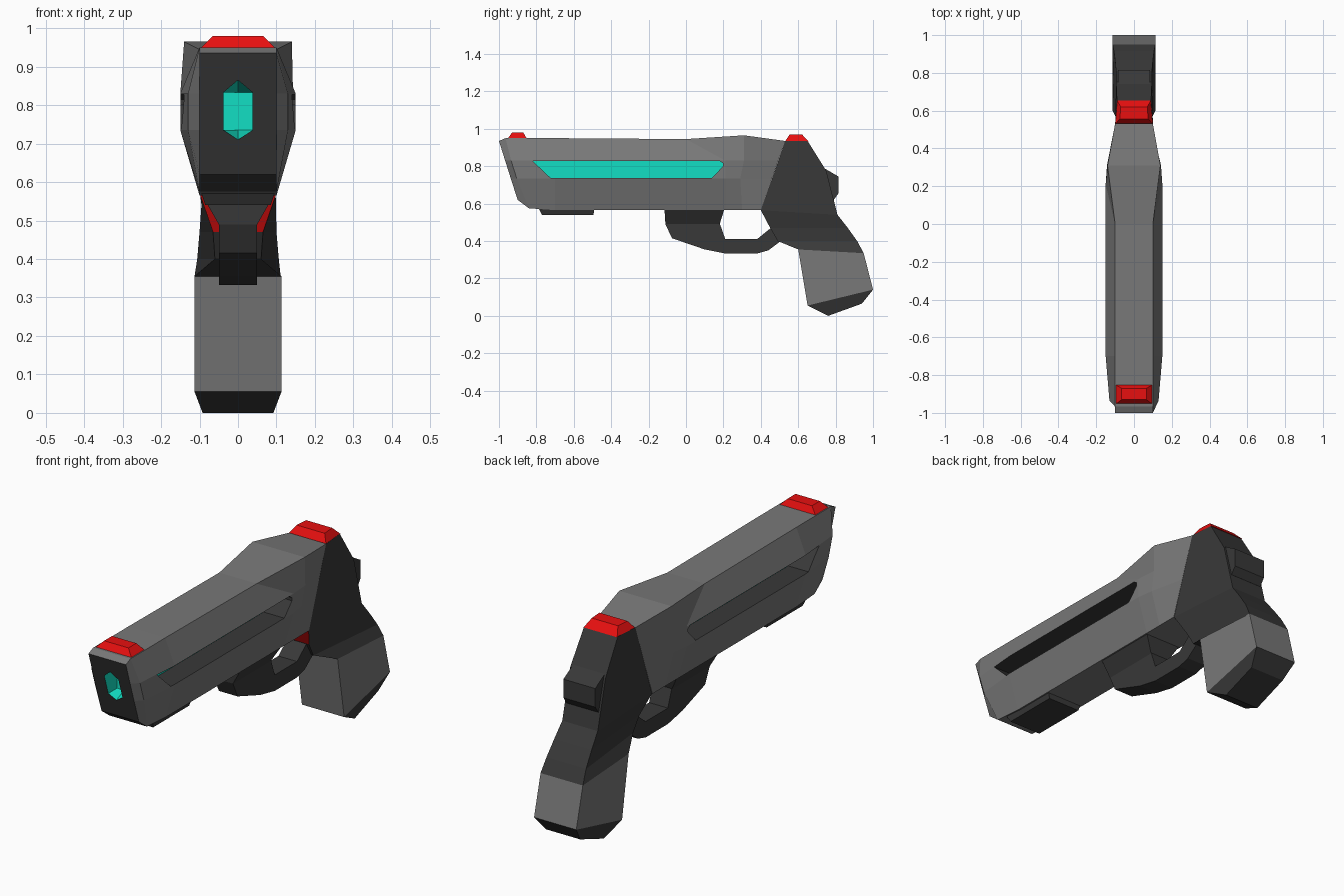
import bpy, bmesh

if "Cube" in bpy.data.objects:
    bpy.data.objects.remove(bpy.data.objects["Cube"])

GRAY, DARK, RED, CYAN = range(4)
MATS = []
for name, col in (("body_gray", (.19, .19, .19)), ("dark_gray", (.04, .04, .04)),
                  ("red", (.8, .005, .005)), ("cyan", (.006, .74, .55))):
    m = bpy.data.materials.new(name)
    m.diffuse_color = (*col, 1)
    m.use_nodes = True
    m.node_tree.nodes["Principled BSDF"].inputs["Base Color"].default_value = m.diffuse_color
    MATS.append(m)


def loft(name, rings, mat, rule=None):
    """Skin a list of equal-length point rings; rule(face) may override the material."""
    bm = bmesh.new()
    vr = [[bm.verts.new(p) for p in r] for r in rings]
    n = len(rings[0])
    for a, b in zip(vr, vr[1:]):
        for i in range(n):
            j = (i + 1) % n
            bm.faces.new((a[i], a[j], b[j], b[i]))
    bm.faces.new(vr[0])
    bm.faces.new(vr[-1])
    bmesh.ops.recalc_face_normals(bm, faces=bm.faces)
    bm.normal_update()
    for f in bm.faces:
        r = rule(f) if rule else None
        f.material_index = mat if r is None else r
    me = bpy.data.meshes.new(name)
    bm.to_mesh(me)
    bm.free()
    for m in MATS:
        me.materials.append(m)
    ob = bpy.data.objects.new(name, me)
    bpy.context.collection.objects.link(ob)
    return ob


def prism(name, profile, x0, x1, mat, rule=None):
    """Side profile of (y, z) points extruded from x0 to x1."""
    return loft(name, [[(x, y, z) for y, z in profile] for x in (x0, x1)], mat, rule)


def rows(name, data, mat, rule=None):
    """Stacked four-point rows: (front y, z, half width), (back y, z, half width)."""
    return loft(name, [[(-a[2], a[0], a[1]), (a[2], a[0], a[1]),
                        (b[2], b[0], b[1]), (-b[2], b[0], b[1])] for a, b in data], mat, rule)


# Main body: stations along y, each top / upper / lower / bottom as (half width, y, z)
stations = [
    [(.10, -1.0, .935), (.10, -.967, .83), (.10, -.937, .735), (.10, -.90, .62)],
    [(.10, -.965, .95), (.13, -.935, .83), (.13, -.905, .735), (.10, -.84, .575)],
    [(.10, -.70, .95), (.15, -.70, .83), (.15, -.70, .735), (.10, -.70, .565)],
    [(.10, 0, .945), (.15, .21, .83), (.15, .21, .735), (.10, .21, .565)],
    [(.14, .31, .965), (.143, .31, .83), (.138, .29, .735), (.10, .30, .565)],
    [(.10, .53, .935), (.10, .493, .83), (.10, .46, .735), (.10, .40, .565)],
]
rings = [s + [(-x, y, z) for x, y, z in reversed(s)] for s in stations]
body = loft("body", rings, GRAY, lambda f: DARK if f.normal.y < -.5
            and abs(f.normal.x) < .3 and f.normal.z < .3 else None)

# Recesses: a glowing slot in each side and a six-sided muzzle
slot = [(-.82, .828), (.18, .828), (.198, .815), (.198, .80), (.14, .738), (-.725, .738)]
cutters = [prism("slot_cutter", slot, s * .04, s * .25, DARK,
                 lambda f: CYAN if abs(f.normal.x) > .9 else None) for s in (1, -1)]
hexa = [(0, .865), (.038, .833), (.038, .735), (0, .71), (-.038, .735), (-.038, .833)]
muzzle = [[(x, y, z) for x, z in hexa] for y in (-1.05, -.93)]
muzzle.append([(x, -.87, min(max(z, .735), .833)) for x, z in hexa])
cutters.append(loft("muzzle_cutter", muzzle, CYAN))
for c in cutters:
    c.hide_render = True
    mod = body.modifiers.new("cut", 'BOOLEAN')
    mod.operation, mod.solver, mod.object = 'DIFFERENCE', 'EXACT', c
bpy.context.view_layer.update()
cut_mesh = bpy.data.meshes.new_from_object(
    body.evaluated_get(bpy.context.evaluated_depsgraph_get()))
body.modifiers.clear()
body.data = cut_mesh
for c in cutters:
    bpy.data.objects.remove(c)

# Red sights
rows("front_sight", [((-.955, .945, .10), (-.85, .945, .10)),
                     ((-.93, .98, .065), (-.87, .98, .065))], RED)
rows("rear_sight", [((.53, .933, .10), (.655, .933, .09)),
                    ((.555, .97, .075), (.62, .97, .07))], RED)

# Rail under the muzzle
rows("under_rail", [((-.785, .57, .095), (-.49, .57, .095)),
                    ((-.77, .54, .085), (-.495, .54, .085))], DARK)

# Upper grip, with the red trigger face at its front
rows("upper_grip", [
    ((.53, .935, .10), (.65, .935, .09)),
    ((.487, .81, .10), (.75, .775, .095)),
    ((.40, .565, .098), (.81, .54, .095)),
    ((.45, .47, .065), (.865, .47, .10)),
    ((.49, .40, .06), (.915, .40, .106)),
    ((.60, .355, .113), (.95, .335, .113)),
], DARK, lambda f: RED if f.normal.y < -.5 and .46 < f.calc_center_median().z < .55 else None)

# Hammer at the back
prism("hammer", [(.72, .80), (.755, .78), (.815, .745), (.815, .655), (.79, .62), (.72, .64)],
      -.085, .085, DARK)

# Trigger guard and the block that joins it to the body
rows("guard_block", [((-.115, .57, .096), (.205, .57, .096)),
                     ((-.11, .49, .05), (.18, .49, .05))], DARK)
prism("trigger_guard", [(-.11, .495), (-.11, .49), (-.075, .415), (.10, .355), (.21, .333),
                        (.38, .333), (.44, .35), (.50, .395), (.46, .475), (.38, .41),
                        (.21, .41), (.18, .495)], -.05, .05, DARK)

# Handle and its tapered base
rows("handle", [((.60, .355, .113), (.95, .335, .113)),
                ((.65, .055, .113), (1.0, .14, .113))], GRAY)
rows("handle_base", [((.65, .055, .113), (1.0, .14, .113)),
                     ((.76, 0, .092), (.94, .065, .092))], DARK)
